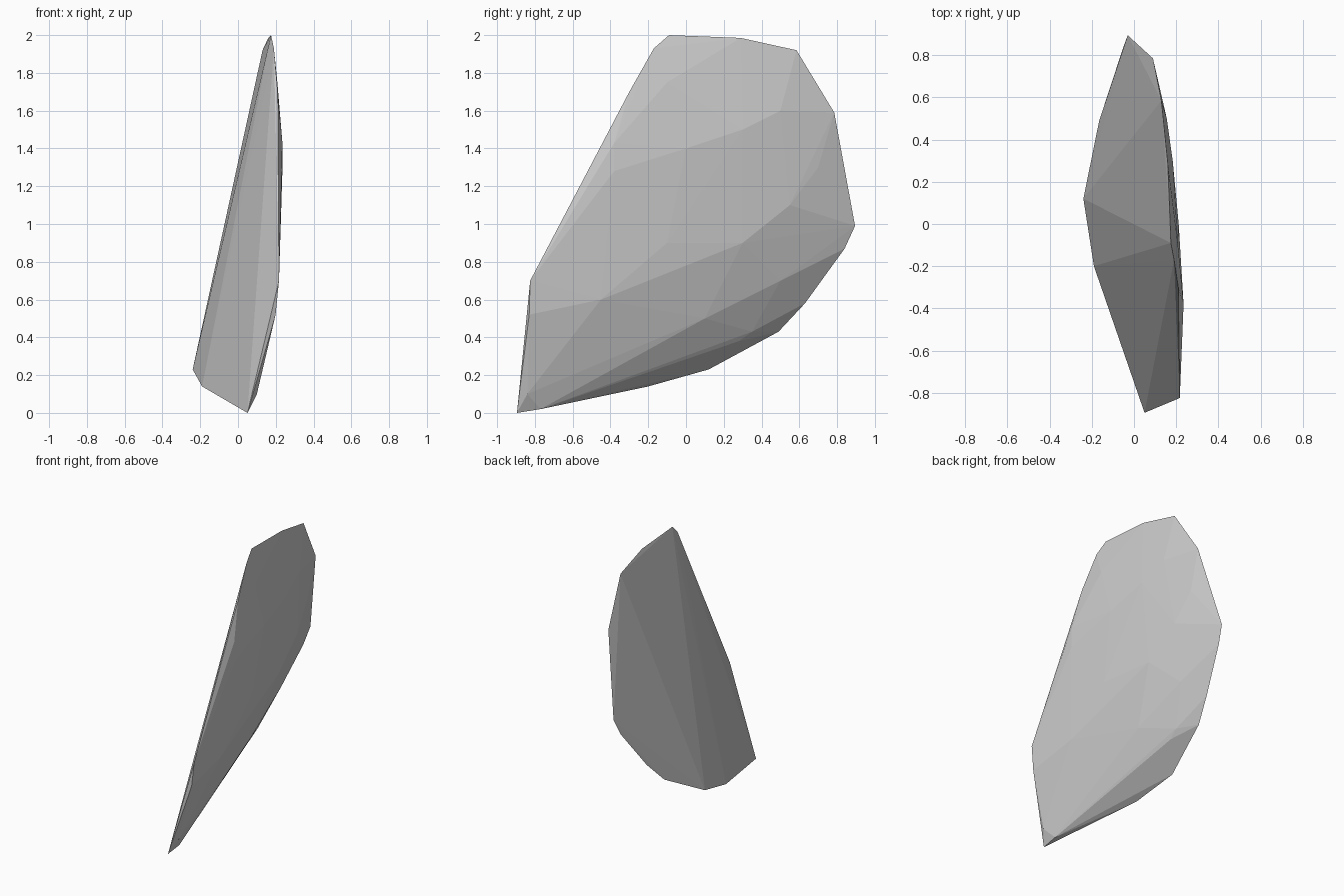
import bpy, bmesh

# Rim of the faceted slab, (x, y, z), walking round its outline
rim = [
    (0.05, -0.895, 0.0), (0.055, -0.77, 0.02), (-0.19, -0.20, 0.14),
    (-0.24, 0.12, 0.23), (-0.165, 0.49, 0.43), (-0.118, 0.63, 0.58),
    (-0.05, 0.84, 0.87), (-0.03, 0.895, 0.99), (0.09, 0.785, 1.59),
    (0.13, 0.585, 1.92), (0.16, 0.29, 1.985), (0.175, -0.09, 2.0),
    (0.19, -0.17, 1.93), (0.21, -0.30, 1.70), (0.235, -0.38, 1.43),
    (0.235, -0.38, 1.28), (0.217, -0.825, 0.70), (0.199, -0.83, 0.52),
    (0.10, -0.84, 0.10),
]

# Shallow bulge of the right face: (y, z, height above the tilted base plane)
bulge = [
    (-0.45, 0.60, 0.115), (-0.10, 0.90, 0.115), (0.30, 0.90, 0.10),
    (0.55, 1.10, 0.085), (0.30, 1.50, 0.10), (0.0, 1.40, 0.108),
    (0.10, 0.50, 0.045), (0.28, 0.38, -0.06), (0.35, 0.43, -0.048),
    (0.50, 0.70, 0.025), (-0.20, 0.30, 0.005), (0.70, 1.30, 0.06),
    (-0.10, 1.75, 0.058), (0.50, 1.60, 0.082),
]


def on_plane(y, z, height):
    return (-0.041 - 0.1025 * y + 0.1035 * z + height, y, z)


# Stone slab: convex skin around all the points
bm = bmesh.new()
for p in rim + [on_plane(*b) for b in bulge]:
    bm.verts.new(p)
bmesh.ops.convex_hull(bm, input=bm.verts[:])
loose = [v for v in bm.verts if not v.link_faces]
bmesh.ops.delete(bm, geom=loose, context='VERTS')
bmesh.ops.recalc_face_normals(bm, faces=bm.faces[:])

mesh = bpy.data.meshes.new("stone_slab")
bm.to_mesh(mesh)
bm.free()
bpy.context.collection.objects.link(bpy.data.objects.new("stone_slab", mesh))
